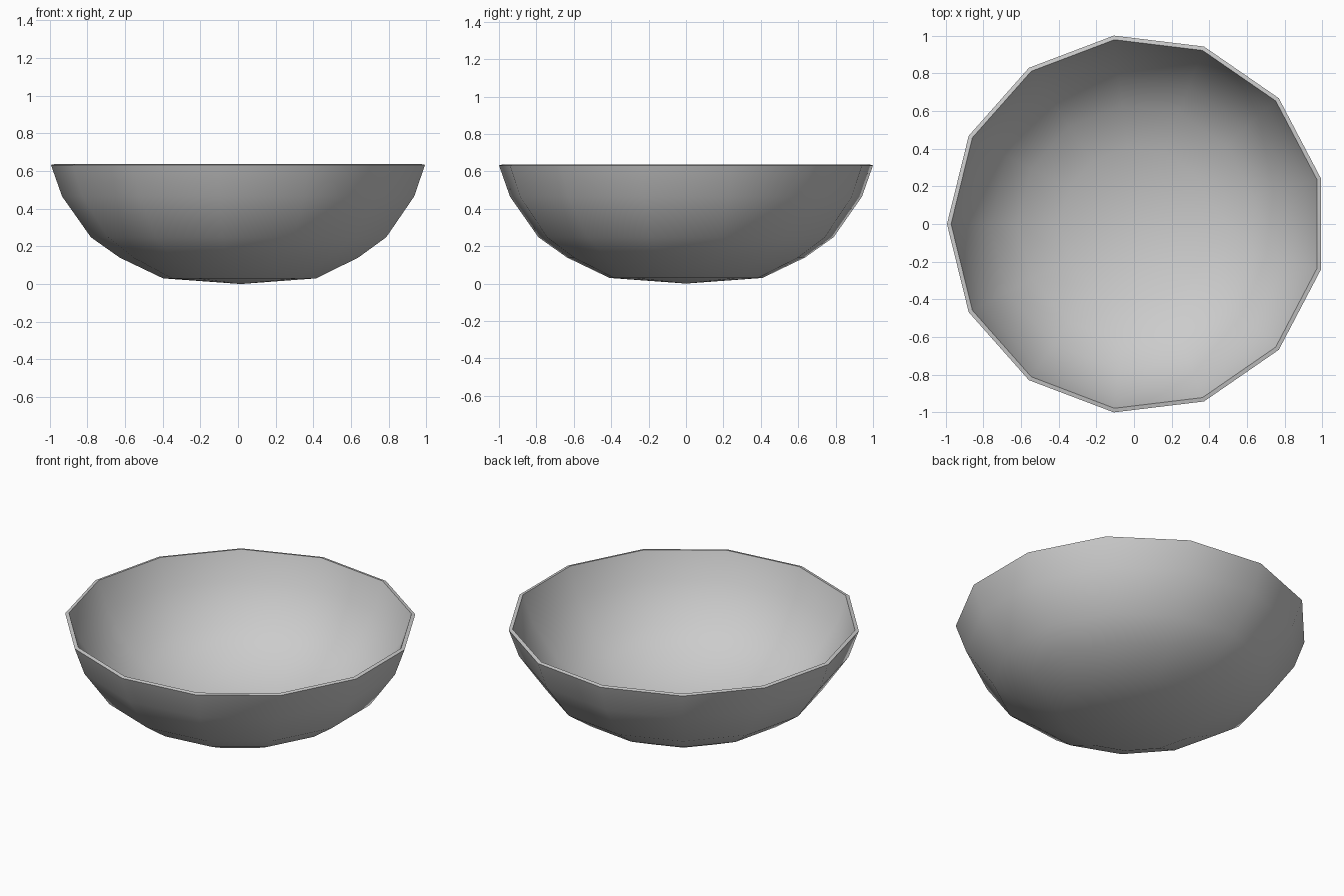
import bpy, bmesh, math

if "Cube" in bpy.data.objects:
    bpy.data.objects.remove(bpy.data.objects["Cube"])

SIDES = 13
SHIFT_X = 0.0145  # an odd-sided ring is off-centre in x

# Cross-section (radius, z): outer wall upwards, over the rim, inner wall down
outer = [(0.412, 0.03), (0.642, 0.14), (0.795, 0.248), (0.948, 0.465), (1.007, 0.632)]
inner = [(0.985, 0.637), (0.927, 0.47), (0.779, 0.264), (0.631, 0.158), (0.408, 0.05)]

bm = bmesh.new()


def ring(radius, z):
    return [bm.verts.new((SHIFT_X + radius * math.cos(math.pi + 2 * math.pi * i / SIDES),
                          radius * math.sin(math.pi + 2 * math.pi * i / SIDES), z))
            for i in range(SIDES)]


def cap(verts, z):
    tip = bm.verts.new((SHIFT_X, 0, z))
    for i in range(SIDES):
        bm.faces.new((verts[i], verts[(i + 1) % SIDES], tip))


# Bowl walls
rings = [ring(r, z) for r, z in outer + inner]
for a, b in zip(rings, rings[1:]):
    for i in range(SIDES):
        j = (i + 1) % SIDES
        bm.faces.new((a[i], a[j], b[j], b[i]))

# Shallow pointed bottom, outside and inside
cap(rings[0], 0.0)
cap(rings[-1], 0.02)
bmesh.ops.recalc_face_normals(bm, faces=bm.faces[:])

mesh = bpy.data.meshes.new("bowl")
bm.to_mesh(mesh)
bm.free()
bowl = bpy.data.objects.new("bowl", mesh)
bpy.context.collection.objects.link(bowl)

# Smooth walls with a crisp rim
bpy.context.view_layer.objects.active = bowl
bowl.select_set(True)
bpy.ops.object.shade_smooth_by_angle(angle=math.radians(50))
